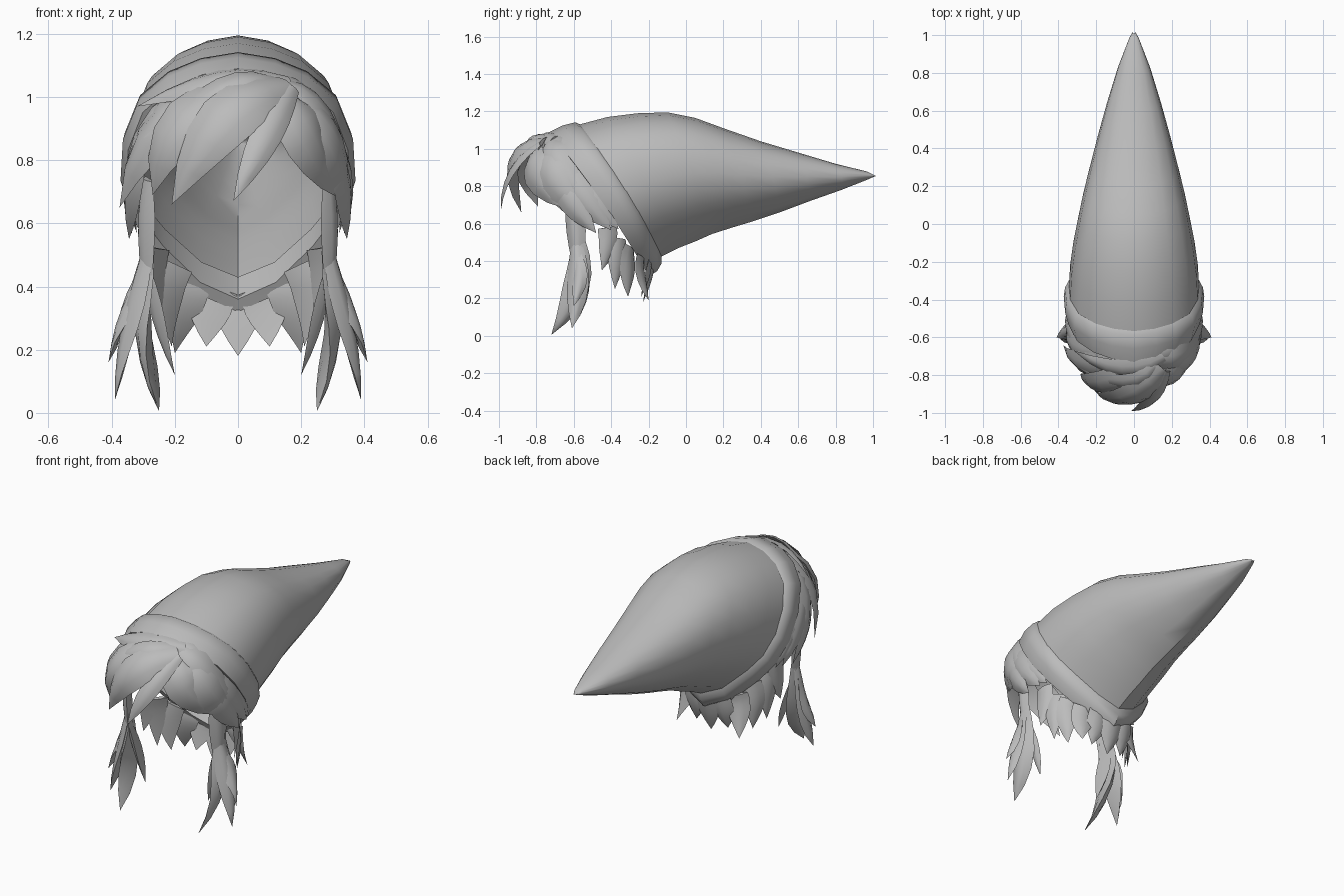
import bpy, bmesh, math
from mathutils import Vector

gray = bpy.data.materials.new("gray")
gray.diffuse_color = (0.5, 0.5, 0.5, 1)
HEAD = Vector((0, -0.5, 0.72))

# Half cross-section of the cap: (width fraction, height fraction), top to pointed bottom
HALF = [(0, 1), (.32, .95), (.6, .84), (.85, .64), (.98, .33), (1, 0),
        (.9, -.3), (.72, -.52), (.36, -.85), (0, -1)]
SECTION = HALF + [(-x, v) for x, v in HALF[-2:0:-1]]


def finish(bm, name, angle):
    bmesh.ops.recalc_face_normals(bm, faces=bm.faces)
    me = bpy.data.meshes.new(name)
    bm.to_mesh(me)
    bm.free()
    me.materials.append(gray)
    ob = bpy.data.objects.new(name, me)
    bpy.context.collection.objects.link(ob)
    bpy.ops.object.select_all(action='DESELECT')
    ob.select_set(True)
    bpy.context.view_layer.objects.active = ob
    bpy.ops.object.shade_smooth_by_angle(angle=math.radians(angle))
    return ob


def bridge(bm, rings):
    for a, b in zip(rings, rings[1:]):
        n = len(a)
        for i in range(n):
            j = (i + 1) % n
            bm.faces.new((a[i], a[j], b[j], b[i]))


def loft(name, stations, cap=False, angle=45, bow=0.0):
    """Rings given as top y, top z, bottom y, bottom z, half width; bow bends the sides back."""
    bm = bmesh.new()
    rings = []
    for ty, tz, by, bz, w in stations:
        rings.append([bm.verts.new((w * x,
                                    (ty + by) / 2 + (ty - by) / 2 * v + bow * (1 - v * v),
                                    (tz + bz) / 2 + (tz - bz) / 2 * v)) for x, v in SECTION])
    bridge(bm, rings)
    if cap:
        bm.faces.new(rings[-1])
    return finish(bm, name, angle)


LEAF = [.55, .8, .97, 1, .85, .52]
SPIKE = [1.05, 1.05, 1, .95, .75, .42]


def strand(bm, root, mid, tip, width, thick, widths):
    """Leaf-shaped lock with a lens cross-section, curving through mid."""
    r, m, t = Vector(root), Vector(mid), Vector(tip)
    c = 2 * m - (r + t) / 2
    rings = []
    for i, k in enumerate(widths):
        s = i / len(widths)
        p = r * (1 - s) ** 2 + c * 2 * s * (1 - s) + t * s * s
        tan = ((c - r) * (1 - s) + (t - c) * s).normalized()
        side = tan.cross(p - HEAD).normalized()
        out = side.cross(tan).normalized()
        w = width * k
        rings.append([bm.verts.new(p + side * a * w + out * b * w * thick)
                      for a, b in ((-1, -.3), (-.5, .65), (0, 1), (.5, .65), (1, -.3), (0, -.5))])
    bridge(bm, rings)
    bm.faces.new(rings[0])
    end = bm.verts.new(t)
    last = rings[-1]
    for i in range(len(last)):
        bm.faces.new((last[i], last[(i + 1) % len(last)], end))


def hair(name, locks, mirror=False, thick=.3, widths=LEAF):
    bm = bmesh.new()
    for root, mid, tip, w in locks:
        for sx in ((1, -1) if mirror else (1,)):
            strand(bm, *[(p[0] * sx, p[1], p[2]) for p in (root, mid, tip)], w, thick, widths)
    return finish(bm, name, 50)


# Long pointed cap, open at the face
loft("pointed_cap", [
    (-.57, 1.13, -.14, .42, .345), (-.42, 1.17, -.04, .47, .338),
    (-.26, 1.19, .05, .505, .32), (-.1, 1.195, .14, .545, .295),
    (.05, 1.165, .25, .58, .268), (.2, 1.11, .35, .61, .237),
    (.4, 1.04, .5, .66, .192), (.6, .98, .66, .72, .142),
    (.8, .92, .83, .78, .085), (.97, .878, .97, .835, .025),
    (1, .86, 1, .85, .008)], cap=True, bow=.015)

# Rolled band around the opening
loft("cap_band", [
    (-.555, 1.125, -.13, .425, .34), (-.59, 1.142, -.132, .385, .365),
    (-.66, 1.125, -.155, .345, .372), (-.73, 1.09, -.2, .32, .355),
    (-.72, 1.065, -.22, .36, .33), (-.6, 1.06, -.15, .43, .32)], bow=.025)

# Fringe swept to one side
hair("swept_fringe", [
    ((.16, -.77, 1.03), (-.04, -.92, .93), (-.21, -.88, .66), .095),
    ((.17, -.78, 1.03), (.09, -.93, .88), (-.015, -.99, .67), .05),
    ((.12, -.74, 1.04), (-.16, -.85, .93), (-.27, -.79, .69), .1),
    ((.08, -.71, 1.05), (-.22, -.76, .93), (-.375, -.64, .65), .1),
    ((.02, -.69, 1.05), (-.25, -.69, .93), (-.36, -.56, .66), .1),
    ((.16, -.71, 1.05), (-.06, -.77, 1.05), (-.32, -.67, .97), .06),
    ((.12, -.75, 1.05), (-.05, -.84, 1.02), (-.30, -.76, .87), .06)])

# Fringe on the other side of the parting
hair("short_fringe", [
    ((.15, -.77, 1.0), (.22, -.80, .87), (.32, -.64, .68), .1),
    ((.2, -.74, .98), (.30, -.70, .84), (.345, -.52, .64), .1),
    ((.14, -.72, 1.04), (.27, -.69, .93), (.36, -.53, .72), .09),
    ((.06, -.70, 1.06), (.22, -.68, 1.0), (.34, -.6, .82), .07)])

# Hair over the temples, tucked under the band
hair("temple_hair", [
    ((.26, -.68, .93), (.335, -.56, .76), (.335, -.40, .565), .085),
    ((.28, -.60, .88), (.335, -.50, .74), (.32, -.36, .57), .07),
    ((.30, -.69, .84), (.335, -.61, .71), (.345, -.48, .55), .07)], mirror=True)

# Long locks hanging in front of the ears
hair("side_lock", [
    ((.285, -.62, .74), (.29, -.59, .56), (.285, -.58, .28), .055),
    ((.285, -.58, .52), (.29, -.59, .25), (.25, -.72, .005), .07),
    ((.29, -.59, .5), (.34, -.58, .27), (.39, -.61, .04), .06),
    ((.29, -.6, .46), (.35, -.57, .32), (.41, -.6, .16), .045),
    ((.29, -.59, .46), (.25, -.56, .30), (.2, -.56, .12), .045)], mirror=True, thick=.5)

# Ragged hair at the nape
hair("nape_hair", [
    ((.07, -.2, .40), (.09, -.21, .32), (.1, -.24, .21), .07),
    ((.15, -.24, .42), (.17, -.24, .33), (.2, -.2, .19), .065),
    ((.2, -.3, .47), (.22, -.31, .36), (.21, -.31, .21), .06),
    ((.25, -.37, .52), (.26, -.37, .41), (.25, -.38, .25), .055),
    ((.29, -.42, .58), (.285, -.42, .47), (.29, -.45, .35), .05)],
    mirror=True, thick=.25, widths=SPIKE)
hair("nape_point", [((0, -.18, .39), (0, -.2, .30), (0, -.23, .18), .07)], thick=.25, widths=SPIKE)
